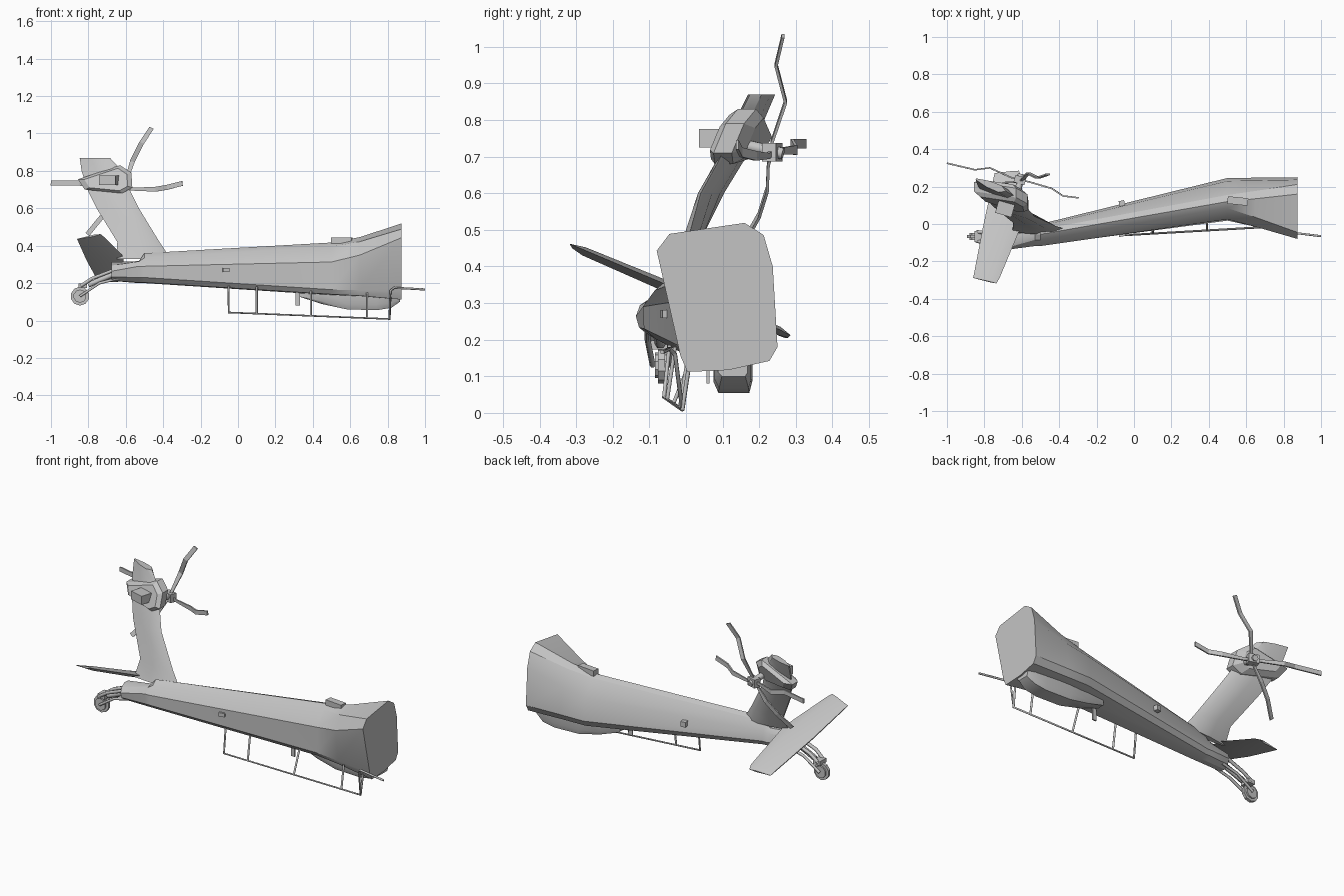
import bpy, bmesh, math
from mathutils import Vector

if "Cube" in bpy.data.objects:
    bpy.data.objects.remove(bpy.data.objects["Cube"])

grey = bpy.data.materials.new("light_grey")
grey.diffuse_color = (0.55, 0.55, 0.55, 1)
grey.use_nodes = True
grey.node_tree.nodes["Principled BSDF"].inputs["Base Color"].default_value = grey.diffuse_color


def finish(name, bm, smooth=None):
    bmesh.ops.recalc_face_normals(bm, faces=bm.faces)
    me = bpy.data.meshes.new(name)
    bm.to_mesh(me)
    bm.free()
    me.materials.append(grey)
    ob = bpy.data.objects.new(name, me)
    bpy.context.collection.objects.link(ob)
    if smooth:
        bpy.ops.object.select_all(action='DESELECT')
        ob.select_set(True)
        bpy.context.view_layer.objects.active = ob
        bpy.ops.object.shade_smooth_by_angle(angle=math.radians(smooth))
    return ob


def loft(name, rings, smooth=None):
    """Skin a list of equal-length closed rings and cap both ends."""
    bm = bmesh.new()
    vs = [[bm.verts.new(p) for p in r] for r in rings]
    n = len(rings[0])
    for a, b in zip(vs, vs[1:]):
        for i in range(n):
            j = (i + 1) % n
            bm.faces.new((a[i], a[j], b[j], b[i]))
    bm.faces.new(vs[0])
    bm.faces.new(vs[-1])
    return finish(name, bm, smooth)


def tube(name, pts, r):
    cu = bpy.data.curves.new(name, 'CURVE')
    cu.dimensions = '3D'
    cu.bevel_depth = r
    cu.bevel_resolution = 1
    cu.use_fill_caps = True
    sp = cu.splines.new('POLY')
    sp.points.add(len(pts) - 1)
    for p, co in zip(sp.points, pts):
        p.co = (*co, 1)
    cu.materials.append(grey)
    ob = bpy.data.objects.new(name, cu)
    bpy.context.collection.objects.link(ob)


def box(name, c, size, yaw=0.0):
    bm = bmesh.new()
    bmesh.ops.create_cube(bm, size=1)
    ob = finish(name, bm)
    ob.location, ob.scale, ob.rotation_euler = c, size, (0, 0, yaw)


# Tail boom: (y, z) sections from the round tail tip to the wide cut end
tip = [(-.085 + .052 * math.cos(a), .262 + .052 * math.sin(a))
       for a in (math.radians(250 - 36 * i) for i in range(10))]
aft = [(-.085, .203), (-.115, .23), (-.118, .29), (-.085, .335), (-.055, .36),
       (-.03, .345), (-.01, .29), (0, .24), (-.015, .215), (-.05, .2)]
step = [(y, min(z, .318 - .1 * abs(y + .06))) for y, z in aft]
kink = [(.035, .14), (.018, .165), (.025, .313), (.085, .395), (.12, .417),
        (.155, .405), (.23, .32), (.246, .185), (.225, .15), (.12, .135)]
end = [(.004, .112), (-.015, .155), (-.08, .443), (-.045, .489), (.16, .519),
       (.212, .486), (.237, .4), (.25, .18), (.228, .142), (.116, .117)]
flare = [(a[0] + (b[0] - a[0]) * .38, a[1] + (b[1] - a[1]) * .28)
         for a, b in zip(kink, end)]
stations = [(-.675, tip), (-.53, step), (-.5, aft), (.5, kink), (.65, flare), (.875, end)]
loft("tail_boom", [[(x, y, z) for y, z in s] for x, s in stations], 28)

# Canted fin: z, leading x and y, trailing x and y
fin = []
for z, xl, yl, xt, yt in [(.33, -.36, -.03, -.65, -.04), (.42, -.42, -.01, -.645, .01),
                          (.6, -.53, .04, -.755, .1), (.69, -.575, .09, -.8, .155),
                          (.8, -.62, .14, -.835, .21), (.87, -.685, .175, -.845, .24)]:
    a, b = Vector((xl, yl, z)), Vector((xt, yt, z))
    d = (b - a).normalized()
    n = Vector((-d.y, d.x, 0))
    fin.append([a, a.lerp(b, .2) + n * .02, a.lerp(b, .6) + n * .018, b + n * .004,
                b - n * .004, a.lerp(b, .6) - n * .018, a.lerp(b, .2) - n * .02])
loft("tail_fin", fin, 40)

# Rotor gearbox, a faceted housing wrapped around the fin
outline = [(-.855, .755), (-.63, .83), (-.57, .79), (-.565, .71), (-.62, .68), (-.82, .70)]


def fin_y(x, z):
    return .14 + .4 * (z - .75) - .28 * (x + .65)


rings = []
for off, k in [(-.045, .8), (-.025, 1), (.025, 1), (.05, .7)]:
    ring = []
    for x, z in outline:
        x, z = -.69 + (x + .69) * k, .75 + (z - .75) * k
        ring.append((x, fin_y(x, z) + off, z))
    rings.append(ring)
loft("rotor_gearbox", rings)

# Tail rotor: shaft, hub and four bent blades
hub = Vector((-.61, .235, .712))
tube("rotor_shaft", [(-.63, .12, .74), hub + Vector((.006, .03, -.004))], .018)
box("rotor_hub", hub, (.06, .04, .05), -.3)
blades = [
    [(-.66, .25, .715), (-.77, .3, .718), (-.85, .29, .735), (-1, .325, .735)],
    [(-.56, .225, .702), (-.44, .19, .702), (-.38, .15, .712), (-.297, .14, .733)],
    [(-.60, .235, .74), (-.565, .272, .85), (-.515, .246, .95), (-.462, .265, 1.03)],
    [(-.63, .225, .68), (-.68, .222, .61), (-.74, .2, .54), (-.805, .155, .46)]]
for i, path in enumerate(blades):
    pts = [hub] + [Vector(p) for p in path]
    d = pts[-1] - pts[0]
    side = Vector((-d.z, 0, d.x)).normalized()
    flat = Vector((0, .004, 0)) if abs(d.x) < abs(d.z) * 3 else Vector((.001, .004, 0))
    rings = []
    for k, p in enumerate(pts):
        w = side * (.008 if k < 2 else .013)
        rings.append([p - w - flat, p + w - flat, p + w + flat, p - w + flat])
    loft(f"rotor_blade_{i + 1}", rings)

# Stabilizer plane: leading and trailing points across the span
stab = []
for a, b, t in [((-.735, -.318, .462), (-.86, -.288, .436), .005),
                ((-.715, -.28, .446), (-.857, -.275, .43), .012),
                ((-.615, -.04, .345), (-.81, -.03, .325), .016),
                ((-.605, .255, .228), (-.75, .25, .215), .012),
                ((-.615, .285, .212), (-.745, .272, .205), .005)]:
    a, b = Vector(a), Vector(b)
    n = Vector((0, .38, .92)) * t
    m = a.lerp(b, .3)
    stab.append([a, m + n, b + n * .2, b - n * .2, m - n])
loft("stabilizer", stab, 35)

# Tail wheel with its fork and struts
bm = bmesh.new()
bmesh.ops.create_cone(bm, cap_ends=True, segments=10, radius1=.05, radius2=.05, depth=.018)
bmesh.ops.create_cone(bm, cap_ends=True, segments=10, radius1=.035, radius2=.035, depth=.036)
wheel = finish("tail_wheel", bm)
wheel.location, wheel.rotation_euler = (-.845, -.067, .13), (math.pi / 2, 0, 0)
for s in (-1, 1):
    y = -.075 + s * .03
    tube("wheel_strut_upper", [(-.65, y, .275), (-.78, y, .225), (-.84, -.067 + s * .024, .185)], .01)
    tube("wheel_strut_lower", [(-.64, y, .225), (-.74, y, .2), (-.845, -.067 + s * .024, .13)], .008)
tube("wheel_shock", [(-.66, -.08, .25), (-.8, -.07, .19)], .016)
box("wheel_yoke", (-.83, -.067, .185), (.045, .06, .025))


# Long aerial rail under the boom
def rail(x):
    t = (x + .05) / .86
    return (x, -.06 + .05 * t, .043 - .035 * t)


tube("aerial_rail", [(-.05, -.045, .185), rail(-.05), rail(.81),
                     (.815, -.03, .16), (.835, -.045, .175), (1, -.065, .166)], .006)
for x, y, z in [(.10, -.03, .18), (.39, .02, .16), (.69, .005, .15), (.815, .01, .14)]:
    tube("aerial_post", [rail(min(x, .81)), (x, y, z)], .006)

# Rounded belly pod
pod = []
for x, zb, w in [(.33, .13, .02), (.45, .088, .042), (.58, .06, .053), (.74, .055, .053),
                 (.82, .068, .05), (.865, .1, .04)]:
    c = .128
    pod.append([(x, c - w, .16), (x, c - w, zb * .55 + .055), (x, c - w * .75, zb),
                (x, c + w * .85, zb), (x, c + w, zb * .55 + .055), (x, c + w, .16)])
loft("belly_pod", pod, 40)
box("belly_blade_aerial", (.32, .06, .115), (.025, .008, .07))

# Small lights and the spine fairing
box("side_light_near", (-.065, -.052, .27), (.035, .03, .022), .18)
box("side_light_far", (-.065, .11, .27), (.03, .03, .03), .18)
box("spine_fairing", (.555, .123, .428), (.11, .04, .032), -.1)
box("fin_step", (-.68, .115, .75), (.09, .14, .05), -.28)
